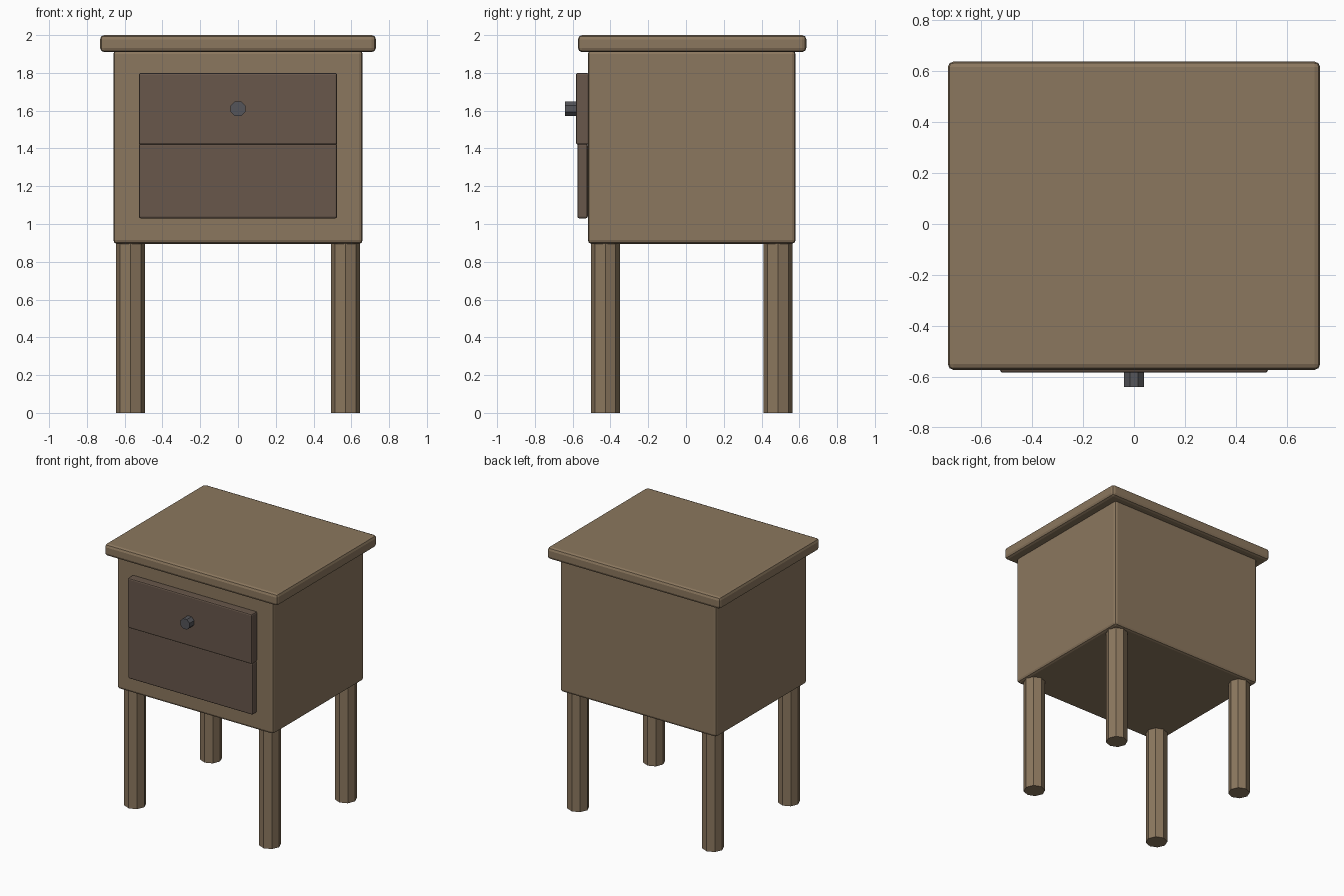
import bpy
from math import pi

if "Cube" in bpy.data.objects:
    bpy.data.objects.remove(bpy.data.objects["Cube"])


def material(name, rgb):
    m = bpy.data.materials.new(name)
    m.diffuse_color = (*rgb, 1)
    m.use_nodes = True
    m.node_tree.nodes["Principled BSDF"].inputs["Base Color"].default_value = m.diffuse_color
    return m


wood = material("wood", (0.26, 0.185, 0.112))
dark_wood = material("dark_wood", (0.138, 0.095, 0.07))
metal = material("metal", (0.09, 0.09, 0.1))


def box(name, lo, hi, bevel, mat):
    """Softened box between two opposite corners."""
    center = [(a + b) / 2 for a, b in zip(lo, hi)]
    bpy.ops.mesh.primitive_cube_add(size=1, location=center)
    ob = bpy.context.object
    ob.name = name
    ob.scale = [b - a for a, b in zip(lo, hi)]
    bpy.ops.object.transform_apply(location=False, rotation=False, scale=True)
    mod = ob.modifiers.new("edge", 'BEVEL')
    mod.width = bevel
    mod.segments = 2
    ob.data.materials.append(mat)
    return ob


def octagon_rod(name, center, radius, depth, rotation, mat):
    """Flat-faced eight-sided rod."""
    bpy.ops.mesh.primitive_cylinder_add(vertices=8, radius=radius, depth=depth,
                                        location=center, rotation=rotation)
    ob = bpy.context.object
    ob.name = name
    ob.data.materials.append(mat)
    return ob


# Cabinet and overhanging top
box("cabinet", (-0.66, -0.52, 0.895), (0.66, 0.58, 1.92), 0.02, wood)
box("table_top", (-0.73, -0.572, 1.91), (0.73, 0.637, 2.0), 0.022, wood)

# Drawer fronts, the upper one slightly proud of the lower
box("upper_drawer", (-0.525, -0.583, 1.42), (0.525, -0.515, 1.80), 0.01, dark_wood)
box("lower_drawer", (-0.525, -0.575, 1.03), (0.525, -0.52, 1.425), 0.01, dark_wood)

# Knob with a flat facet on top
octagon_rod("drawer_knob", (0, -0.607, 1.61), 0.042, 0.065, (pi / 2, pi / 8, 0), metal)

# Legs
for y, row in ((-0.427, "front"), (0.487, "back")):
    for x, side in ((-0.569, "left"), (0.569, "right")):
        octagon_rod(f"{row}_{side}_leg", (x, y, 0.45), 0.077, 0.9, (0, 0, 0), wood)
